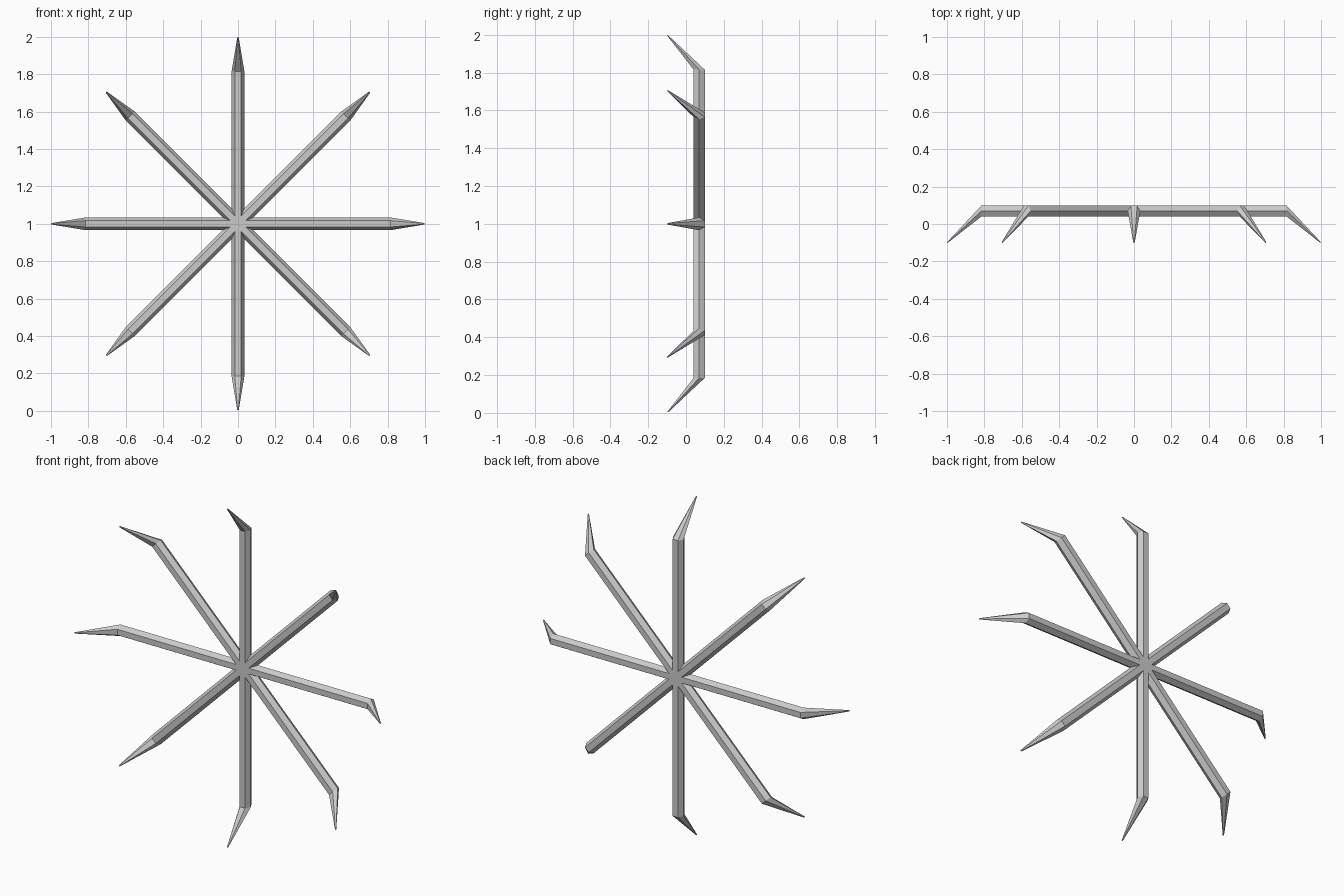
import bpy, bmesh
from math import cos, sin, pi
from mathutils import Matrix

if "Cube" in bpy.data.objects:
    bpy.data.objects.remove(bpy.data.objects["Cube"])

R = 0.034       # bar radius (hexagon, flat side to the front)
SIDES = 6


def ring(bm, along, depth, radius):
    """Hexagon across the arm, at a distance along it and a depth in y."""
    return [bm.verts.new((radius * cos(2 * pi * i / SIDES),
                          depth + radius * sin(2 * pi * i / SIDES), along))
            for i in range(SIDES)]


def make_arm(name, angle):
    bm = bmesh.new()
    # straight bar, then a claw bent towards the front
    stations = [(0, 0.07, R), (0.815, 0.07, R), (0.996, -0.097, 0.004)]
    rings = [ring(bm, *s) for s in stations]
    for a, b in zip(rings, rings[1:]):
        for i in range(SIDES):
            j = (i + 1) % SIDES
            bm.faces.new((a[i], a[j], b[j], b[i]))
    bm.faces.new(rings[0])
    bm.faces.new(rings[-1])
    bmesh.ops.recalc_face_normals(bm, faces=bm.faces[:])
    bm.transform(Matrix.Translation((0, 0, 1)) @ Matrix.Rotation(angle, 4, 'Y'))
    mesh = bpy.data.meshes.new(name)
    bm.to_mesh(mesh)
    bm.free()
    bpy.context.collection.objects.link(bpy.data.objects.new(name, mesh))


# eight clawed arms around the hub
for k in range(8):
    make_arm(f"claw_arm_{k + 1}", k * pi / 4)
